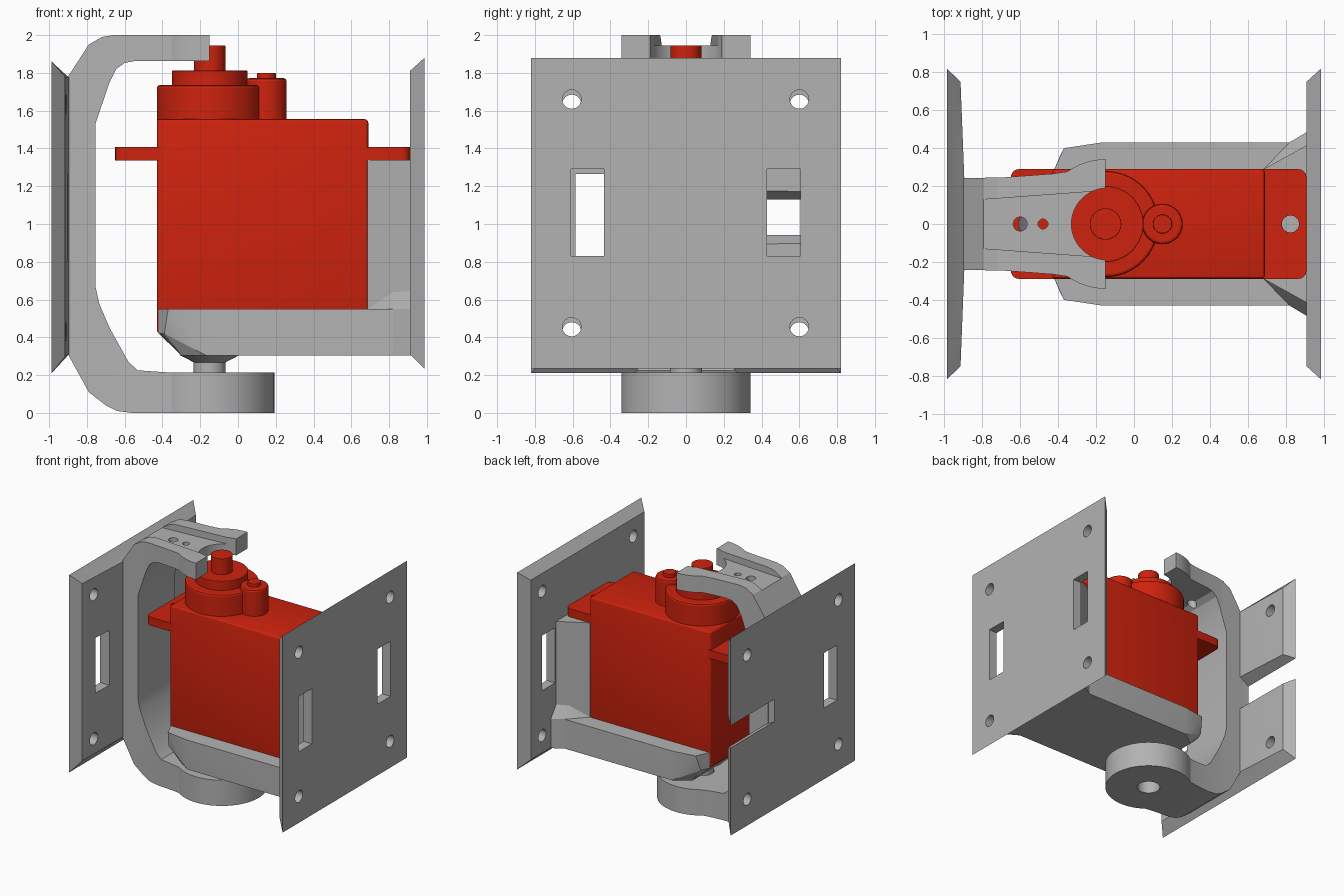
import bpy, bmesh, math
from mathutils import Matrix

if "Cube" in bpy.data.objects:
    bpy.data.objects.remove(bpy.data.objects["Cube"])


def material(name, rgb):
    m = bpy.data.materials.new(name)
    m.diffuse_color = (*rgb, 1)
    m.use_nodes = True
    m.node_tree.nodes["Principled BSDF"].inputs["Base Color"].default_value = m.diffuse_color
    return m


GREY = material("bracket grey", (0.45, 0.45, 0.45))
RED = material("servo red", (0.62, 0.016, 0.004))


def finish(bm, name, mat):
    bmesh.ops.recalc_face_normals(bm, faces=bm.faces)
    me = bpy.data.meshes.new(name)
    bm.to_mesh(me)
    bm.free()
    ob = bpy.data.objects.new(name, me)
    bpy.context.collection.objects.link(ob)
    me.materials.append(mat)
    return ob


def add_box(bm, lo, hi):
    size = [b - a for a, b in zip(lo, hi)]
    mid = [(a + b) / 2 for a, b in zip(lo, hi)]
    return bmesh.ops.create_cube(bm, size=1, matrix=Matrix.Translation(mid) @ Matrix.Diagonal((*size, 1)))


def add_cyl(bm, x, y, z0, z1, r, r2=None, axis="z", n=48):
    """Cylinder or cone from z0 to z1; axis 'x' runs it along x with centre (y, z) = (x, y)."""
    if axis == "z":
        mx = Matrix.Translation((x, y, (z0 + z1) / 2))
    else:
        mx = Matrix.Translation(((z0 + z1) / 2, x, y)) @ Matrix.Rotation(math.pi / 2, 4, "Y")
    bmesh.ops.create_cone(bm, cap_ends=True, segments=n, radius1=r, radius2=r if r2 is None else r2,
                          depth=z1 - z0, matrix=mx)


def add_hull(bm, pts, mirror=True):
    """Convex hull of points, mirrored in y."""
    pts = list(pts) + ([(x, -y, z) for x, y, z in pts] if mirror else [])
    vs = [bm.verts.new(p) for p in pts]
    res = bmesh.ops.convex_hull(bm, input=vs)
    bmesh.ops.delete(bm, geom=[g for g in res["geom_interior"] if isinstance(g, bmesh.types.BMVert)], context="VERTS")
    bmesh.ops.dissolve_limit(bm, angle_limit=0.01, verts=bm.verts, edges=bm.edges)


def add_prism(bm, pts, vec):
    face = bm.faces.new([bm.verts.new(p) for p in pts])
    res = bmesh.ops.extrude_face_region(bm, geom=[face])
    bmesh.ops.translate(bm, vec=vec, verts=[v for v in res["geom"] if isinstance(v, bmesh.types.BMVert)])


def apply(ob, kind, **props):
    m = ob.modifiers.new(kind, kind)
    for k, v in props.items():
        setattr(m, k, v)
    bpy.context.view_layer.objects.active = ob
    bpy.ops.object.modifier_apply(modifier=m.name)


def boolean(ob, bm, op="DIFFERENCE"):
    cutter = finish(bm, "cutter", ob.data.materials[0])
    apply(ob, "BOOLEAN", object=cutter, operation=op, solver="EXACT")
    bpy.data.objects.remove(cutter)


# Left mounting plate: chamfered, slightly crowned, one slot and one open notch
bm = bmesh.new()
add_hull(bm, [(x, y, z) for x, y, zs in ((-0.987, 0.82, (0.21, 1.86)), (-0.915, 0.75, (0.30, 1.78)),
                                        (-0.895, 0.24, (0.31, 1.775))) for z in zs])
left_plate = finish(bm, "left_plate", GREY)
# Right mounting plate
bm = bmesh.new()
add_hull(bm, [(x, y, z) for x, y, zs in ((0.987, 0.82, (0.235, 1.88)), (0.91, 0.75, (0.31, 1.81))) for z in zs])
right_plate = finish(bm, "right_plate", GREY)

# Screw holes and slots
for plate, x, dz in ((left_plate, -0.95, -0.025), (right_plate, 0.95, 0)):
    for y in (-0.605, 0.6):
        for z in (0.455, 1.66):
            bm = bmesh.new()
            add_cyl(bm, y, z + dz, x - 0.2, x + 0.2, 0.05, axis="x", n=24)
            boolean(plate, bm)
    dy = 0 if x > 0 else 0.025
    bm = bmesh.new()
    add_box(bm, (x - 0.2, -0.61 + dy, 0.83 + dz), (x + 0.2, -0.435 + dy, 1.29 + dz))
    boolean(plate, bm)
bm = bmesh.new()
add_box(bm, (0.8, 0.43, 0.83), (1.2, 0.605, 1.29))
boolean(right_plate, bm)
bm = bmesh.new()
add_hull(bm, [(x, y, z) for x, h in ((-0.987 - 0.03, 0.077), (-0.85, 0.17))
              for y in (0.24, 1.0) for z in (1.035 - h, 1.035 + h)], mirror=False)
boolean(left_plate, bm)

# C-shaped bracket: side profile intersected with plan outline
profile = [(-0.93, 0.31), (-0.9, 0.31), (-0.79, 0.11), (-0.7, 0.04), (-0.64, 0.01), (-0.56, 0), (0.3, 0),
           (0.3, 0.215), (-0.38, 0.215), (-0.53, 0.225), (-0.58, 0.27), (-0.68, 0.45), (-0.735, 0.58),
           (-0.755, 0.67), (-0.755, 1.53), (-0.68, 1.75), (-0.645, 1.82), (-0.6, 1.853), (-0.55, 1.862),
           (-0.15, 1.862), (-0.15, 2), (-0.66, 2), (-0.72, 1.99), (-0.79, 1.95), (-0.9, 1.78), (-0.93, 1.775)]
bm = bmesh.new()
add_prism(bm, [(x, -0.5, z) for x, z in profile], (0, 1, 0))
bracket = finish(bm, "c_bracket", GREY)
R = 0.342
half = [(-1.1, 0.24), (-0.7, 0.245), (-0.43, 0.265)]
half += [(-0.15 + R * math.cos(math.radians(a)), R * math.sin(math.radians(a))) for a in range(126, 0, -6)]
plan = half + [(-0.15 + R, 0)] + [(x, -y) for x, y in reversed(half)]
bm = bmesh.new()
add_prism(bm, [(x, y, -0.5) for x, y in plan], (0, 0, 3))
boolean(bracket, bm, "INTERSECT")

# Fork mouth, top channel, screw holes and lower pivot hole
for x, z0, z1, r in ((-0.14, 1.7, 2.2, 0.19), (-0.6, 1.7, 2.2, 0.037), (-0.48, 1.7, 2.2, 0.026), (-0.15, -0.2, 0.5, 0.09)):
    bm = bmesh.new()
    add_cyl(bm, x, 0, z0, z1, r)
    boolean(bracket, bm)
bm = bmesh.new()
add_hull(bm, [(x, y, z) for x, y in ((-0.85, 0.125), (-0.1, 0.18)) for z in (1.945, 2.2)])
boolean(bracket, bm)

# Servo cradle: tray, flared end, fillet and upright
bm = bmesh.new()
add_hull(bm, [(-0.42, 0.29, 0.55), (-0.42, 0.29, 0.42), (-0.37, 0.4, 0.55), (-0.39, 0.36, 0.42),
              (-0.3, 0.34, 0.305), (-0.17, 0.43, 0.55), (-0.17, 0.43, 0.305), (0.91, 0.43, 0.305), (0.91, 0.43, 0.55)])
add_hull(bm, [(x, y, z) for x, y in ((0.82, 0.43), (0.92, 0.49)) for z in (0.305, 0.55)])
add_hull(bm, [(0.685, 0.29, 0.55), (0.82, 0.43, 0.55), (0.92, 0.49, 0.55), (0.82, 0.36, 0.645), (0.92, 0.42, 0.645)])
add_hull(bm, [(x, y, z) for x, y in ((0.685, 0.29), (0.82, 0.36), (0.92, 0.42)) for z in (0.54, 1.338)])
cradle = finish(bm, "servo_cradle", GREY)

# Lower pivot pin with flared collar
bm = bmesh.new()
add_cyl(bm, -0.15, 0, 0.1, 0.28, 0.085)
add_cyl(bm, -0.15, 0, 0.268, 0.31, 0.085, 0.165)
pin = finish(bm, "pivot_pin", GREY)

# Servo body
bm = bmesh.new()
add_box(bm, (-0.43, -0.29, 0.42), (0.69, 0.29, 1.555))
body = finish(bm, "servo_body", RED)
apply(body, "BEVEL", width=0.02, segments=3)

# Mounting ears with rounded corners and screw holes
ears = []
for name, x0, x1, hole in (("left_ear", -0.65, -0.4, -0.565), ("right_ear", 0.66, 0.91, 0.825)):
    bm = bmesh.new()
    add_box(bm, (x0, -0.29, 1.337), (x1, 0.29, 1.407))
    outer = x0 if x0 < 0 else x1
    corners = [e for e in bm.edges if all(abs(v.co.x - outer) < 1e-4 for v in e.verts)
               and abs(e.verts[0].co.z - e.verts[1].co.z) > 0.01]
    bmesh.ops.bevel(bm, geom=corners, offset=0.045, segments=5, profile=0.5, affect="EDGES")
    ear = finish(bm, name, RED)
    bm = bmesh.new()
    add_cyl(bm, hole, 0, 1.2, 1.6, 0.045, n=32)
    boolean(ear, bm)
    ears.append(ear)

# Gear housing, output shaft and idler cap
tops = []
for name, x, z0, z1, r, bev in (("gear_housing", -0.15, 1.54, 1.735, 0.28, 0.015), ("housing_step", -0.15, 1.72, 1.812, 0.2, 0.005),
                                ("output_shaft", -0.15, 1.8, 1.945, 0.083, 0.004), ("idler_cap", 0.15, 1.54, 1.772, 0.107, 0.015),
                                ("idler_pin", 0.15, 1.76, 1.8, 0.05, 0.004)):
    bm = bmesh.new()
    add_cyl(bm, x, 0, z0, z1, r, n=64)
    ob = finish(bm, name, RED)
    apply(ob, "BEVEL", width=bev, segments=2)
    tops.append(ob)

# Smooth curved surfaces, keep edges sharp
for ob in [bracket, left_plate, right_plate, cradle, pin, body] + ears + tops:
    bpy.ops.object.select_all(action="DESELECT")
    ob.select_set(True)
    bpy.context.view_layer.objects.active = ob
    bpy.ops.object.shade_smooth_by_angle(angle=math.radians(20))
